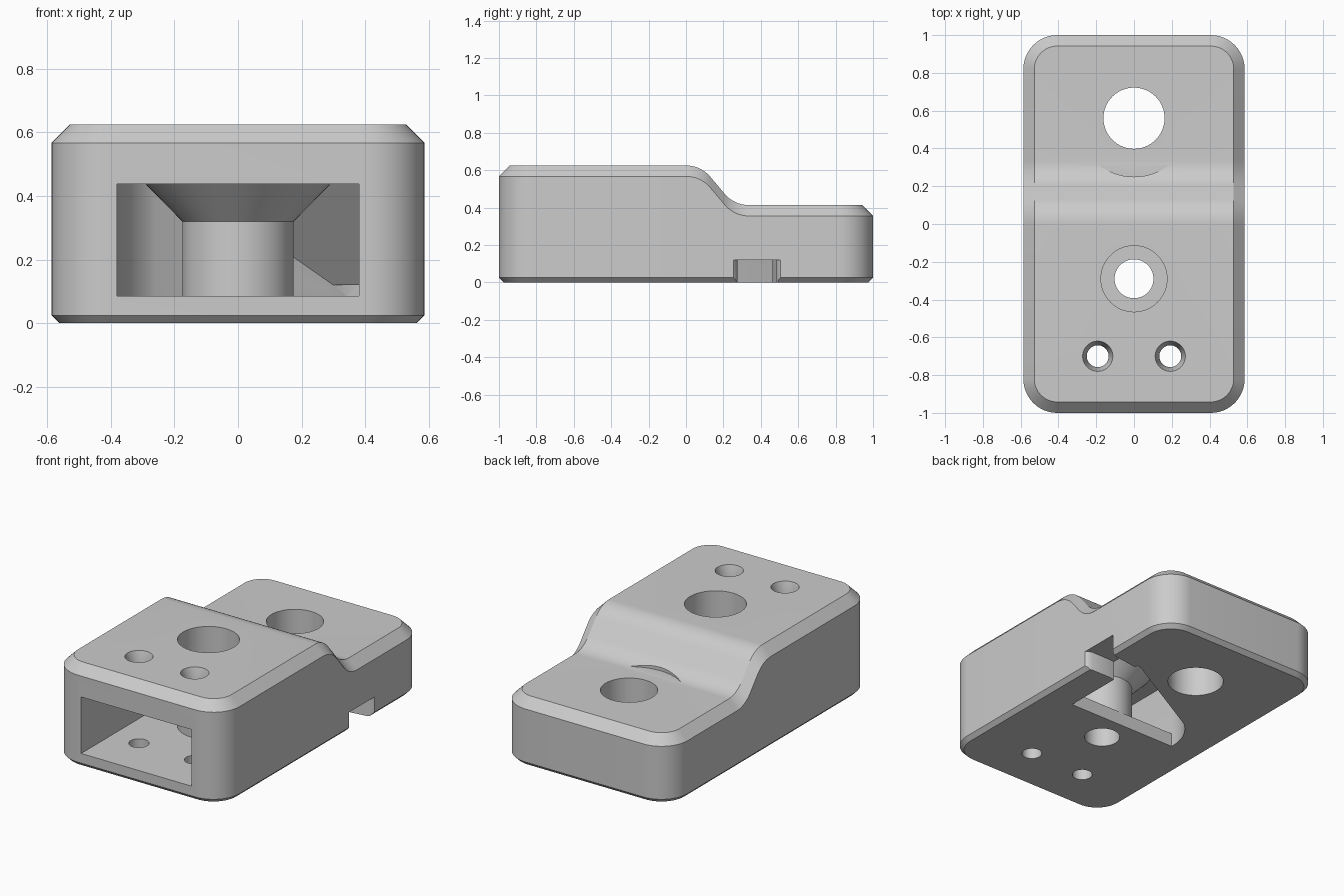
import bpy, bmesh, math
from mathutils import Vector

if "Cube" in bpy.data.objects:
    bpy.data.objects.remove(bpy.data.objects["Cube"], do_unlink=True)

grey = bpy.data.materials.new("light_grey")
grey.use_nodes = True
colour = (0.6, 0.6, 0.6, 1)
grey.diffuse_color = colour
grey.node_tree.nodes["Principled BSDF"].inputs["Base Color"].default_value = colour

HALF_X, HALF_Y, CORNER = 0.586, 1.0, 0.18
HIGH, LOW, BEND, TILT = 0.625, 0.413, 0.17, math.radians(50)


def make(name, bm):
    bmesh.ops.recalc_face_normals(bm, faces=bm.faces)
    mesh = bpy.data.meshes.new(name)
    bm.to_mesh(mesh)
    bm.free()
    mesh.materials.append(grey)
    obj = bpy.data.objects.new(name, mesh)
    bpy.context.collection.objects.link(obj)
    return obj


def lathe(name, x, y, profile, sides=64):
    """Closed solid turned about a vertical axis from (radius, z) pairs."""
    bm = bmesh.new()
    rings = [[bm.verts.new((x + r * math.cos(2 * math.pi * i / sides),
                            y + r * math.sin(2 * math.pi * i / sides), z))
              for i in range(sides)] for r, z in profile]
    for a, b in zip(rings, rings[1:]):
        for i in range(sides):
            j = (i + 1) % sides
            bm.faces.new((a[i], a[j], b[j], b[i]))
    bm.faces.new(rings[0])
    bm.faces.new(rings[-1])
    return make(name, bm)


def prism(name, outline, z0, z1, cut=None):
    """Upright prism, optionally sliced by a plane (point, outward normal)."""
    bm = bmesh.new()
    low = [bm.verts.new((x, y, z0)) for x, y in outline]
    high = [bm.verts.new((x, y, z1)) for x, y in outline]
    bm.faces.new(low)
    bm.faces.new(high)
    for i in range(len(low)):
        j = (i + 1) % len(low)
        bm.faces.new((low[i], low[j], high[j], high[i]))
    if cut:
        found = bmesh.ops.bisect_plane(bm, geom=bm.verts[:] + bm.edges[:] + bm.faces[:],
                                       plane_co=cut[0], plane_no=cut[1], clear_outer=True)
        edges = [e for e in found["geom_cut"] if isinstance(e, bmesh.types.BMEdge)]
        bmesh.ops.holes_fill(bm, edges=edges)
    return make(name, bm)


def combine(target, tool, operation):
    mod = target.modifiers.new(tool.name, "BOOLEAN")
    mod.operation, mod.solver, mod.object = operation, "EXACT", tool
    bpy.context.view_layer.objects.active = target
    bpy.ops.object.modifier_apply(modifier=mod.name)
    bpy.data.objects.remove(tool, do_unlink=True)


# Stepped top: flat, convex bend, slope, concave bend, flat
bend_y, bend_z = BEND * math.sin(TILT), BEND * (1 - math.cos(TILT))
slope_y = (HIGH - LOW - 2 * bend_z) / math.tan(TILT)
step_end = 2 * bend_y + slope_y


def top(y):
    if y <= 0:
        return HIGH
    if y >= step_end:
        return LOW
    if y < bend_y:
        return HIGH - BEND + math.sqrt(BEND ** 2 - y ** 2)
    if y > bend_y + slope_y:
        return LOW + BEND - math.sqrt(BEND ** 2 - (step_end - y) ** 2)
    return HIGH - bend_z - (y - bend_y) * math.tan(TILT)


def half_outline(inset):
    """Points along the +x half, front to back, with rounded corners."""
    cx, cy, r, n = HALF_X - CORNER, HALF_Y - CORNER, CORNER - inset, 12
    arc = [(cx + r * math.sin(math.pi / 2 * i / n), -cy - r * math.cos(math.pi / 2 * i / n))
           for i in range(n + 1)]
    bends = [BEND * math.sin(TILT * i / 10) for i in range(11)]
    ys = bends + [step_end - b for b in reversed(bends)]
    return arc + [(cx + r, y) for y in ys] + [(x, -y) for x, y in reversed(arc)]


# Body: stacked rings with a bevelled rim and base
bm = bmesh.new()
rings = []
for inset, height in ((0.025, lambda y: 0), (0, lambda y: 0.025),
                      (0, lambda y: top(y) - 0.058), (0.058, top)):
    half = half_outline(inset)
    loop = half + [(-x, y) for x, y in reversed(half)]
    rings.append([bm.verts.new((x, y, height(y))) for x, y in loop])
count = len(rings[0])
for a, b in zip(rings, rings[1:]):
    for i in range(count):
        j = (i + 1) % count
        bm.faces.new((a[i], a[j], b[j], b[i]))
bm.faces.new(rings[0])
crown = rings[-1]
for i in range(count // 2 - 1):
    bm.faces.new((crown[i], crown[i + 1], crown[count - 2 - i], crown[count - 1 - i]))
body = make("stepped_clamp_block", bm)


# Inner cavity: straight channel, curved left wall, diagonal back
def cavity(front):
    sweep = math.radians(53)
    curve = [(-0.38 + 0.3 * (1 - math.cos(sweep * i / 10)),
              -0.1 + 0.3 * math.sin(sweep * i / 10)) for i in range(11)]
    return [(0.38, front), (-0.38, front)] + curve + [(0.3, 0.45), (0.34, 0.475), (0.38, 0.485)]


ramp = (Vector((0, 0.45, 0.12)), Vector((0, 1.26, 1)).normalized())
combine(body, prism("channel", cavity(-1.2), 0.085, 0.437, ramp), "DIFFERENCE")
combine(body, prism("base_opening", cavity(-0.11), -0.1, 0.12), "DIFFERENCE")

# Side slot with eased mouth
slot = [(0.3, 0.27), (0.38, 0.27), (0.42, 0.275), (0.55, 0.275), (0.575, 0.265), (0.59, 0.25),
        (0.7, 0.25), (0.7, 0.51), (0.59, 0.51), (0.575, 0.495), (0.55, 0.485), (0.3, 0.45)]
combine(body, prism("side_slot", slot, -0.1, 0.12), "DIFFERENCE")

# Post with flared head inside the channel
combine(body, lathe("post", 0, -0.29, [(0.175, 0.05), (0.175, 0.32), (0.29, 0.437),
                                        (0.29, 0.5)]), "UNION")

# Screw holes
combine(body, lathe("post_hole", 0, -0.29, [(0.103, -0.1), (0.103, 0.42), (0.175, 0.42),
                                             (0.175, 1)]), "DIFFERENCE")
combine(body, lathe("rear_hole", 0, 0.56, [(0.162, -0.1), (0.162, 0.415), (0.31, 0.415),
                                            (0.31, 1)]), "DIFFERENCE")
for side in (-1, 1):
    combine(body, lathe("small_hole", 0.192 * side, -0.7,
                        [(0.058, -0.1), (0.058, 0.55), (0.08, 0.625), (0.08, 0.8)], 40),
            "DIFFERENCE")

bpy.ops.object.select_all(action="DESELECT")
body.select_set(True)
bpy.context.view_layer.objects.active = body
bpy.ops.object.shade_smooth_by_angle(angle=math.radians(30))
